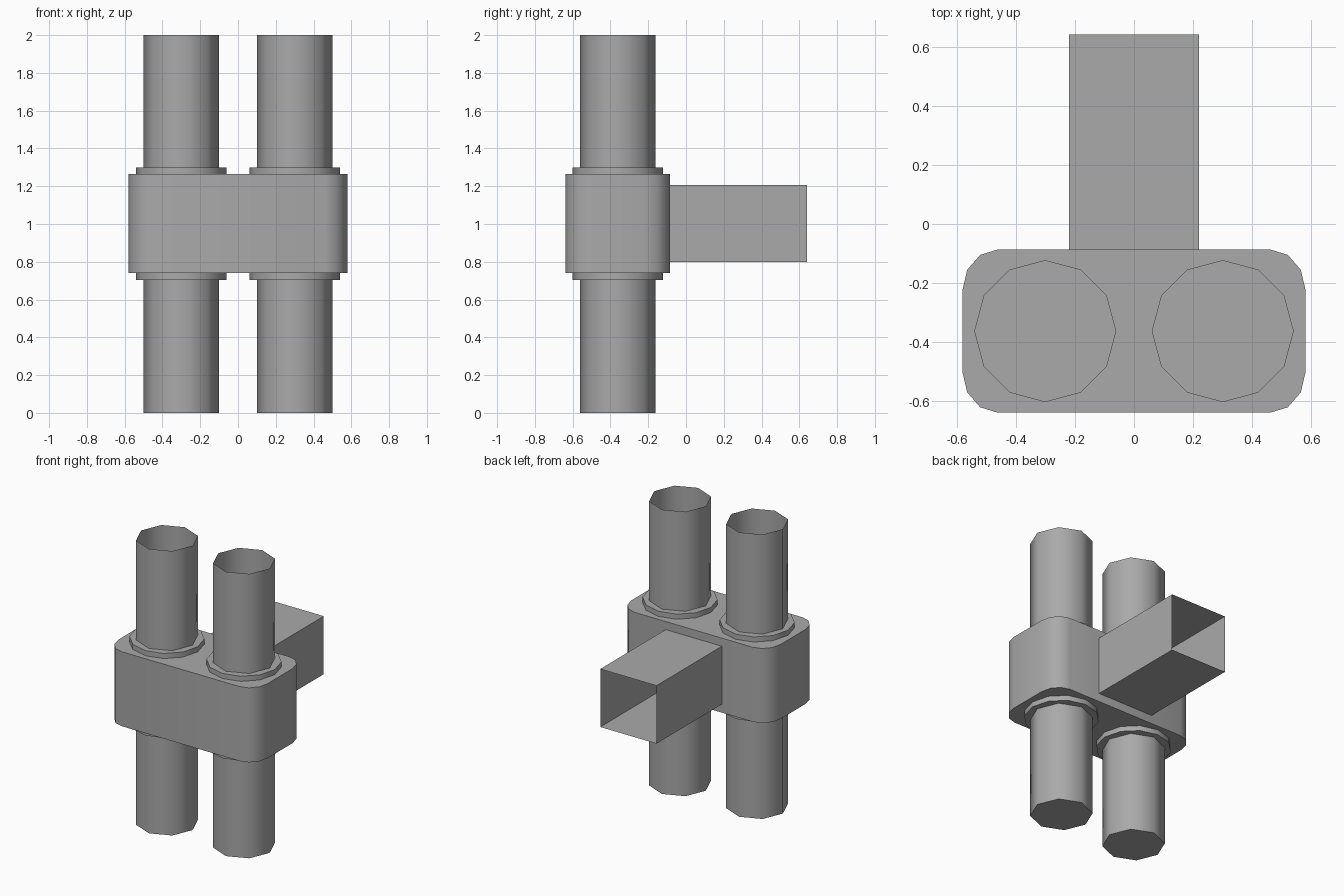
import bpy
import bmesh
from math import cos, sin, pi, radians

cube = bpy.data.objects.get("Cube")
if cube:
    bpy.data.objects.remove(cube, do_unlink=True)

grey = bpy.data.materials.new("mid grey")
grey.use_nodes = True
grey.diffuse_color = (0.4, 0.4, 0.4, 1)
grey.node_tree.nodes["Principled BSDF"].inputs["Base Color"].default_value = (0.4, 0.4, 0.4, 1)


def prism(name, outline, start, end, cap_start=True, cap_end=True):
    """Extrude a counter-clockwise outline along z, with optional end caps."""
    bm = bmesh.new()
    low = [bm.verts.new((x, y, start)) for x, y in outline]
    high = [bm.verts.new((x, y, end)) for x, y in outline]
    n = len(outline)
    for i in range(n):
        j = (i + 1) % n
        bm.faces.new((low[i], low[j], high[j], high[i]))
    if cap_start:
        bm.faces.new(low[::-1])
    if cap_end:
        bm.faces.new(high)
    mesh = bpy.data.meshes.new(name)
    bm.to_mesh(mesh)
    bm.free()
    mesh.materials.append(grey)
    obj = bpy.data.objects.new(name, mesh)
    bpy.context.collection.objects.link(obj)
    bpy.ops.object.select_all(action='DESELECT')
    obj.select_set(True)
    bpy.context.view_layer.objects.active = obj
    bpy.ops.object.shade_smooth_by_angle(angle=radians(50))
    return obj


def polygon(radius, sides):
    return [(radius * cos(2 * pi * i / sides), radius * sin(2 * pi * i / sides))
            for i in range(sides)]


def rounded_rectangle(half_x, half_y, rx, ry, steps):
    points = []
    for corner, (sx, sy) in enumerate([(1, 1), (-1, 1), (-1, -1), (1, -1)]):
        for i in range(steps + 1):
            a = pi / 2 * (corner + i / steps)
            points.append((sx * (half_x - rx) + rx * cos(a),
                           sy * (half_y - ry) + ry * sin(a)))
    return points


PIPE_Y = -0.362

# Rounded clamp body
body = prism("clamp_body", rounded_rectangle(0.58, 0.276, 0.12, 0.138, 3), 0.74, 1.264)
body.location.y = PIPE_Y

# Pipes, open at the top, with a collar above and below the body
for side, x in (("left", 0.3), ("right", -0.3)):
    parts = [
        prism(side + "_pipe", polygon(0.2, 8), 0, 2, cap_end=False),
        prism(side + "_lower_collar", polygon(0.24, 12), 0.704, 0.74),
        prism(side + "_upper_collar", polygon(0.24, 12), 1.264, 1.3),
    ]
    for part in parts:
        part.location = (x, PIPE_Y, 0)

# Hollow square arm reaching back from the body
hx, hz = 0.219, 0.204
arm = prism("rear_arm", [(-hx, -hz), (hx, -hz), (hx, hz), (-hx, hz)],
            -0.1, 0.64, cap_end=False)
arm.rotation_euler.x = -pi / 2
arm.location.z = 1.003
